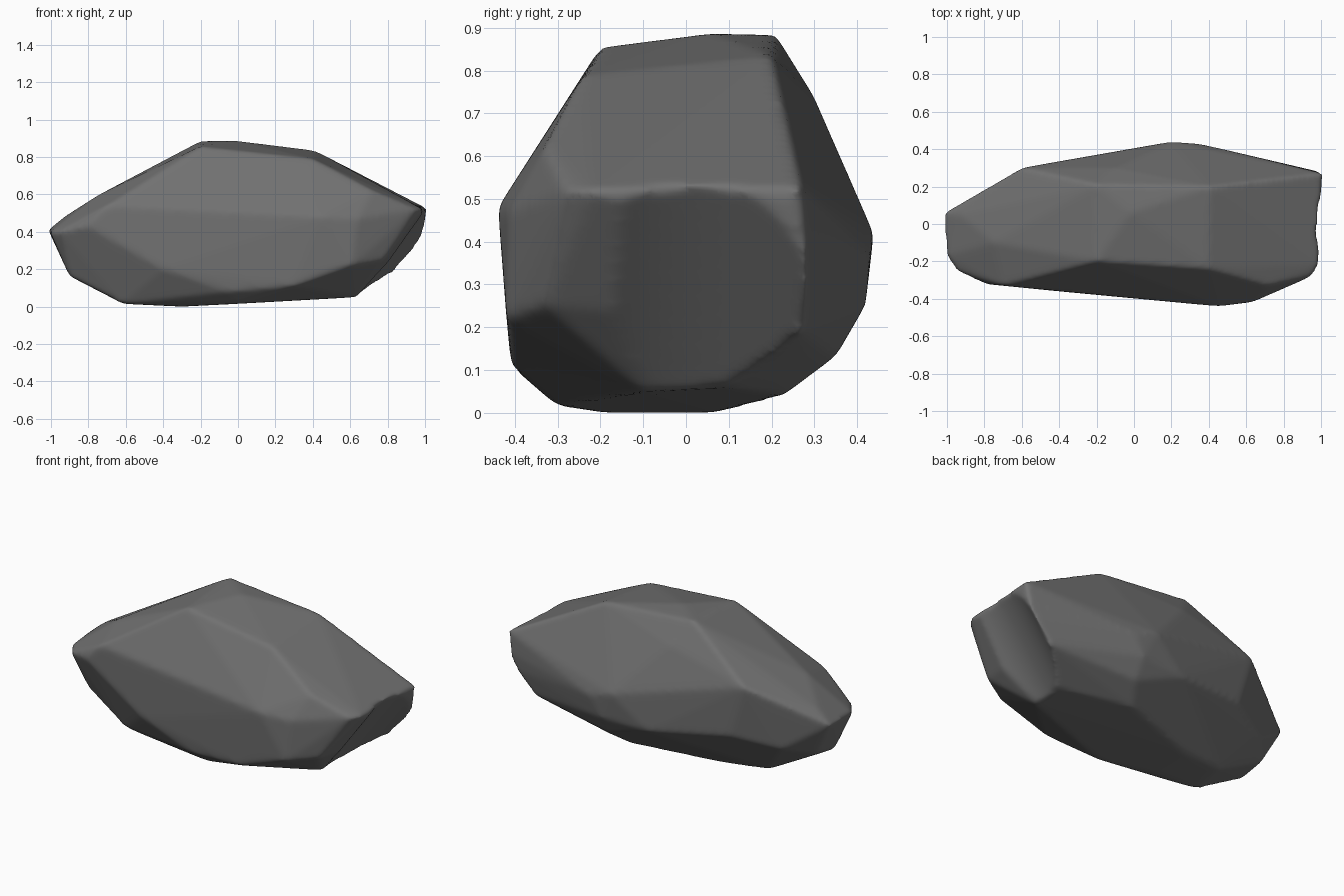
import bpy
import bmesh

cube = bpy.data.objects.get("Cube")
if cube:
    bpy.data.objects.remove(cube, do_unlink=True)

# Single dark stone colour
stone = bpy.data.materials.new("dark grey stone")
stone.use_nodes = True
colour = (0.165, 0.165, 0.165, 1)
stone.diffuse_color = colour
shader = stone.node_tree.nodes["Principled BSDF"]
shader.inputs["Base Color"].default_value = colour
shader.inputs["Roughness"].default_value = 0.9

# Corners of the chipped facets, grouped by region
top_corners = [(-.2, -.2, .855), (.4, -.24, .79), (.41, .2, .835), (-.2, .21, .885), (-.02, .06, .888)]
front_corners = [(-.7, -.33, .54), (-.8, -.32, .43), (.45, -.44, .48), (.64, -.415, .47), (.72, -.33, .62),
                 (.61, -.42, .22), (-.4, -.36, .2), (-.05, -.375, .08), (.3, -.41, .11)]
right_corners = [(.99, -.22, .52), (.95, -.28, .52), (.78, -.33, .25), (1.01, .27, .525), (.99, .28, .4),
                 (.95, .28, .31), (.86, .27, .19), (.63, -.1, .05), (.64, .1, .06)]
back_corners = [(.2, .44, .42), (.35, .43, .37), (-.02, .4, .24), (.28, .42, .25), (.28, .35, .13),
                (-.1, .3, .74), (-.6, .3, .62), (-.5, .3, .3)]
left_corners = [(-1.015, .06, .41), (-1.005, -.17, .4), (-.95, -.25, .4), (-.93, .05, .48), (-.9, -.15, .16),
                (-.9, .02, .19), (-.75, -.1, .595), (-.76, .17, .24)]
base_corners = [(-.62, -.2, .015), (-.58, .04, .02), (-.3, -.2, .0), (-.3, .08, .0), (0, -.3, .015),
                (.2, .23, .04)]

# Solid boulder wrapped around the corners
bm = bmesh.new()
for region in (top_corners, front_corners, right_corners, back_corners, left_corners, base_corners):
    for corner in region:
        bm.verts.new(corner)
hull = bmesh.ops.convex_hull(bm, input=bm.verts[:])
inside = {v for v in hull["geom_interior"] + hull["geom_unused"] if isinstance(v, bmesh.types.BMVert)}
bmesh.ops.delete(bm, geom=list(inside), context="VERTS")
bmesh.ops.recalc_face_normals(bm, faces=bm.faces[:])

mesh = bpy.data.meshes.new("boulder")
bm.to_mesh(mesh)
bm.free()
mesh.materials.append(stone)
boulder = bpy.data.objects.new("boulder", mesh)
bpy.context.collection.objects.link(boulder)

# Shallow hollow chipped out of the sloping right end
bpy.ops.mesh.primitive_cylinder_add(vertices=96, radius=0.45, depth=1.5,
                                    location=(1.16, 0, 0.016), rotation=(0, 0.64, 0))
scoop = bpy.context.object
scoop.name = "hollow_cutter"
scoop.data.materials.append(stone)
scoop.hide_render = True
scoop.hide_set(True)
hollow = boulder.modifiers.new("end hollow", "BOOLEAN")
hollow.operation = "DIFFERENCE"
hollow.object = scoop

# Fine even surface, then worn edges
remesh = boulder.modifiers.new("even surface", "REMESH")
remesh.mode = "VOXEL"
remesh.voxel_size = 0.014
remesh.use_smooth_shade = True
worn = boulder.modifiers.new("worn edges", "SMOOTH")
worn.factor = 0.5
worn.iterations = 10
